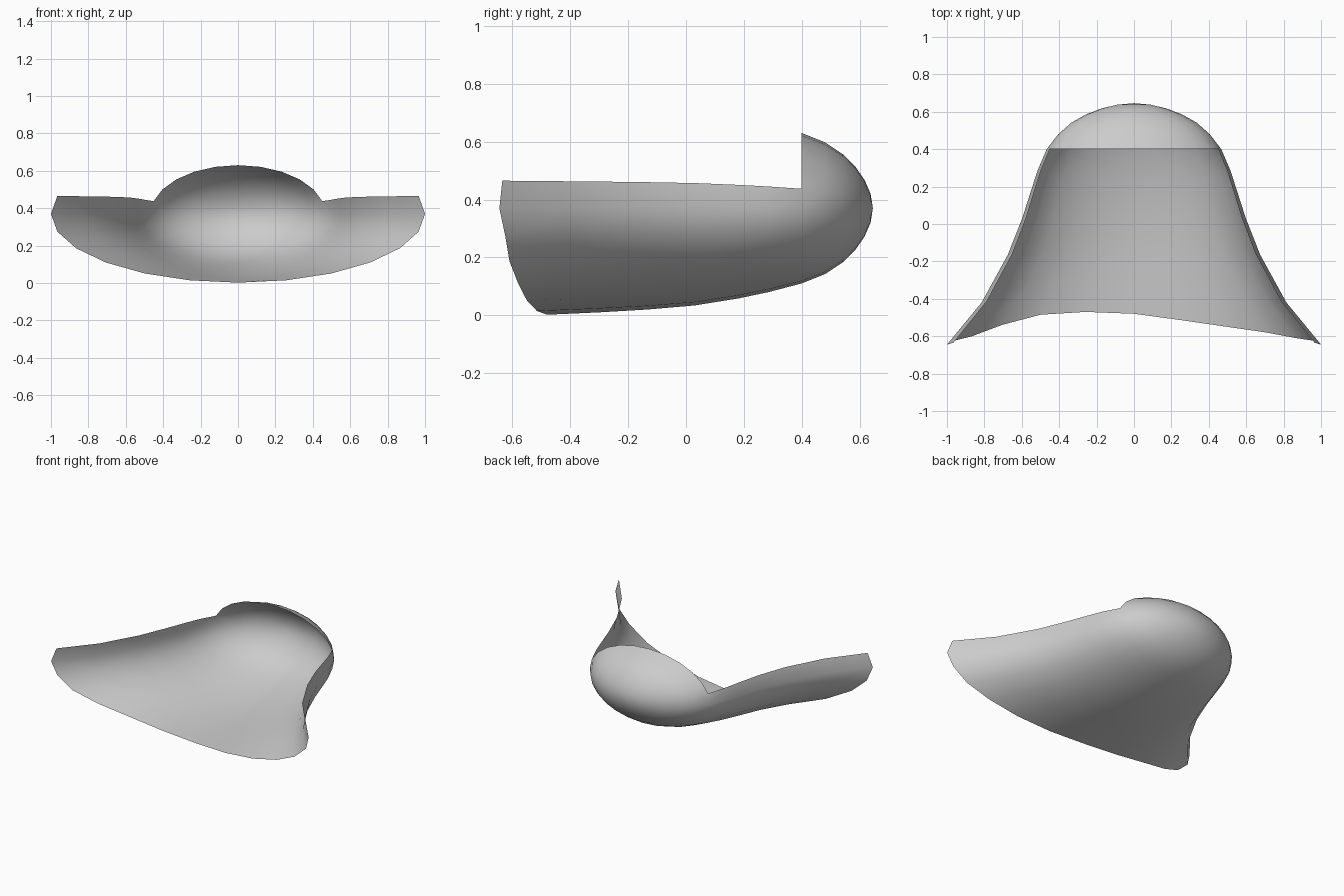
import bpy, bmesh, math

if "Cube" in bpy.data.objects:
    bpy.data.objects.remove(bpy.data.objects["Cube"])

SEG = 24
ZC = 0.37

# open scoop rings: side y, half width, half height, share of the rim sweep
scoop = [(-0.645, 1.0, 0.368, 1.0), (-0.42, 0.815, 0.36, 0.72),
         (-0.165, 0.675, 0.35, 0.2), (0.03, 0.598, 0.336, 0.0),
         (0.18, 0.55, 0.312, 0.0), (0.285, 0.516, 0.29, 0.0)]
# closed dome rings: y, half width, half height
dome = [(0.4, 0.467, 0.26), (0.48, 0.405, 0.228), (0.542, 0.335, 0.187),
        (0.586, 0.257, 0.143), (0.617, 0.175, 0.098), (0.638, 0.09, 0.05)]
# forward sweep of the front lip, from left wing tip through the bottom to the right
sweep = [0.01, 0.0, 0.02, 0.045, 0.105, 0.16, 0.175, 0.165,
         0.13, 0.095, 0.065, 0.035, 0.02, 0.0, 0.01]

bm = bmesh.new()


def vert(j, y, a, b):
    t = math.radians(165 + 15 * j)
    return bm.verts.new((a * math.cos(t), y, ZC + b * math.sin(t)))


rings = [[vert(j, y + f * sweep[j], a, b) for j in range(15)]
         for y, a, b, f in scoop]
rings += [[vert(j, y, a, b) for j in range(SEG)] for y, a, b in dome]

# bridge rings: lower part only for the scoop, all round for the dome
for r0, r1 in zip(rings, rings[1:]):
    n = SEG if len(r0) == SEG else 14
    for j in range(n):
        k = (j + 1) % SEG
        bm.faces.new((r0[j], r0[k], r1[k], r1[j]))

# dome tip
tip = bm.verts.new((0, 0.646, ZC))
last = rings[-1]
for j in range(SEG):
    bm.faces.new((last[j], last[(j + 1) % SEG], tip))

for f in bm.faces:
    f.smooth = True
bmesh.ops.recalc_face_normals(bm, faces=bm.faces)
me = bpy.data.meshes.new("scoop_shell")
bm.to_mesh(me)
bm.free()
ob = bpy.data.objects.new("scoop_shell", me)
bpy.context.collection.objects.link(ob)
